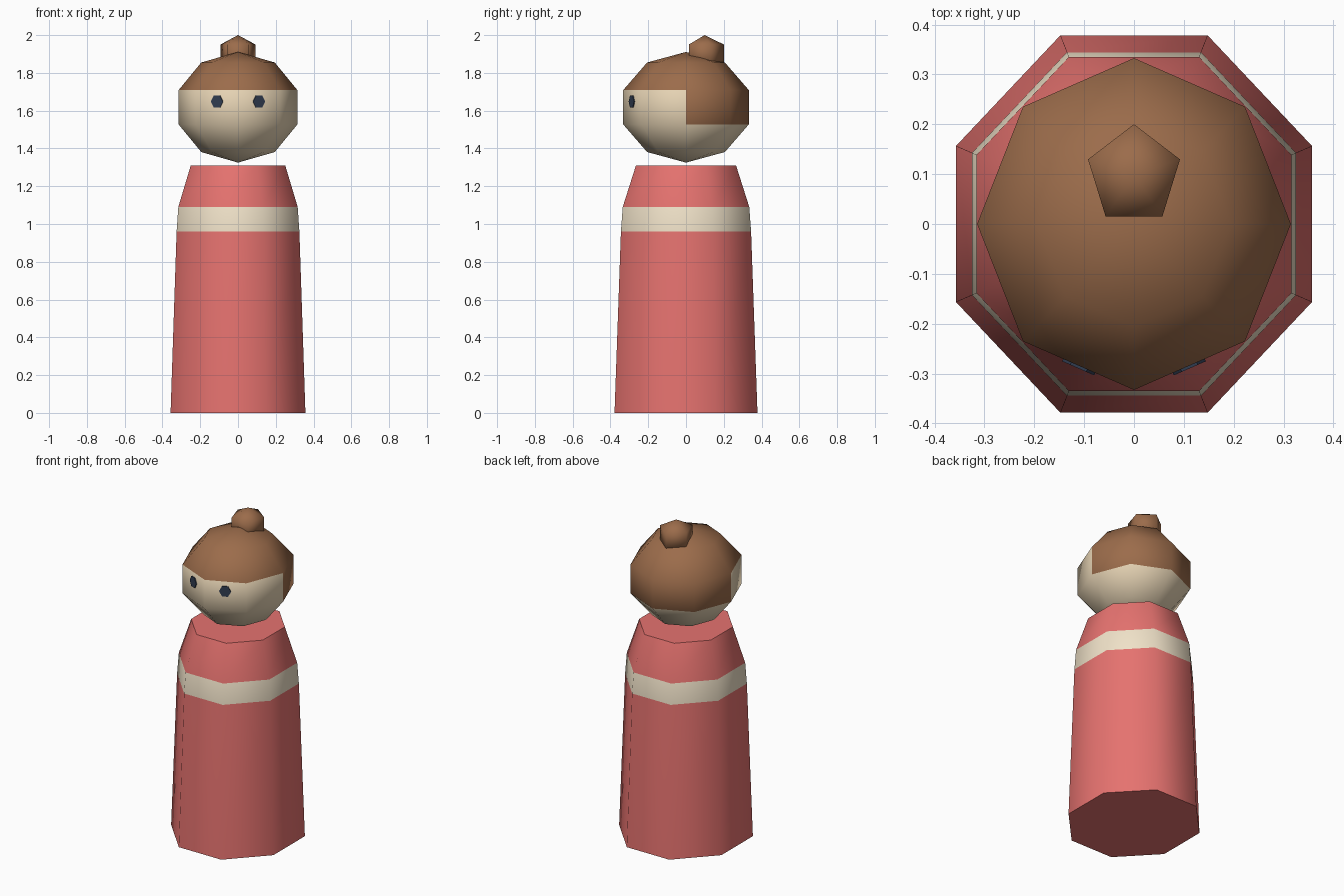
import bpy, bmesh
from math import radians, pi, cos, sin, atan2
from mathutils import Matrix, Vector

if "Cube" in bpy.data.objects:
    bpy.data.objects.remove(bpy.data.objects["Cube"])


def material(name, rgb):
    m = bpy.data.materials.new(name)
    m.diffuse_color = (*rgb, 1)
    m.use_nodes = True
    m.node_tree.nodes["Principled BSDF"].inputs["Base Color"].default_value = m.diffuse_color
    return m


RED = material("red", (0.79, 0.17, 0.16))
CREAM = material("cream", (0.87, 0.76, 0.58))
SKIN = material("skin", (0.80, 0.66, 0.46))
BROWN = material("brown", (0.33, 0.15, 0.07))
DARK = material("dark", (0.03, 0.045, 0.08))


def finish(name, bm, mats, smooth=True):
    bmesh.ops.recalc_face_normals(bm, faces=bm.faces)
    me = bpy.data.meshes.new(name)
    bm.to_mesh(me)
    bm.free()
    for m in mats:
        me.materials.append(m)
    ob = bpy.data.objects.new(name, me)
    bpy.context.collection.objects.link(ob)
    if smooth:
        bpy.ops.object.select_all(action='DESELECT')
        ob.select_set(True)
        bpy.context.view_layer.objects.active = ob
        bpy.ops.object.shade_smooth_by_angle(angle=radians(60))
    return ob


def ball(segments, rings, centre, radii):
    bm = bmesh.new()
    mat = Matrix.Translation(centre) @ Matrix.Diagonal((*radii, 1))
    bmesh.ops.create_uvsphere(bm, u_segments=segments, v_segments=rings, radius=1, matrix=mat)
    return bm


# Body: eight-sided loft with a cream stripe; flats face front and sides
profile = [(0.357, 0), (0.325, 0.96), (0.316, 1.09), (0.25, 1.31)]
bm = bmesh.new()
loops = []
for apothem, z in profile:
    r = apothem / cos(pi / 8)
    loops.append([bm.verts.new((r * cos(a), 1.06 * r * sin(a), z))
                  for a in [pi / 8 + i * pi / 4 for i in range(8)]])
for level, (low, high) in enumerate(zip(loops, loops[1:])):
    for i in range(8):
        j = (i + 1) % 8
        f = bm.faces.new((low[i], low[j], high[j], high[i]))
        f.material_index = 1 if level == 1 else 0
bm.faces.new(loops[0])
bm.faces.new(loops[-1])
finish("body", bm, [RED, CREAM])

# Head: hair covers the crown and the rear half of the middle band
bm = ball(8, 5, (0, 0, 1.618), (0.331, 0.350, 0.293))
for f in bm.faces:
    c = f.calc_center_median()
    if c.z > 1.72 or (c.z > 1.54 and c.y > 0):
        f.material_index = 1
finish("head", bm, [SKIN, BROWN])

# Hair bun
finish("hair_bun", ball(5, 3, (0, 0.098, 1.901), (0.112, 0.118, 0.099)), [BROWN])

# Eyes: hexagonal discs lying on the two front faces of the head
for side, name in ((-1, "left_eye"), (1, "right_eye")):
    normal = Vector((side * 0.098, -0.223, 0)).normalized()
    turn = Matrix.Rotation(atan2(normal.x, -normal.y), 4, 'Z') @ Matrix.Rotation(pi / 2, 4, 'X')
    bm = bmesh.new()
    place = Matrix.Translation(Vector((side * 0.11, -0.285, 1.648)) + normal * 0.005)
    ring = [bm.verts.new(place @ turn @ Vector((0.035 * cos(a), 0.037 * sin(a), 0)))
            for a in [i * pi / 3 for i in range(6)]]
    face = bm.faces.new(ring)
    # Give the disc a little depth reaching into the head
    out = bmesh.ops.extrude_face_region(bm, geom=[face])
    bmesh.ops.translate(bm, vec=-normal * 0.008,
                        verts=[v for v in out["geom"] if isinstance(v, bmesh.types.BMVert)])
    finish(name, bm, [DARK], smooth=False)
